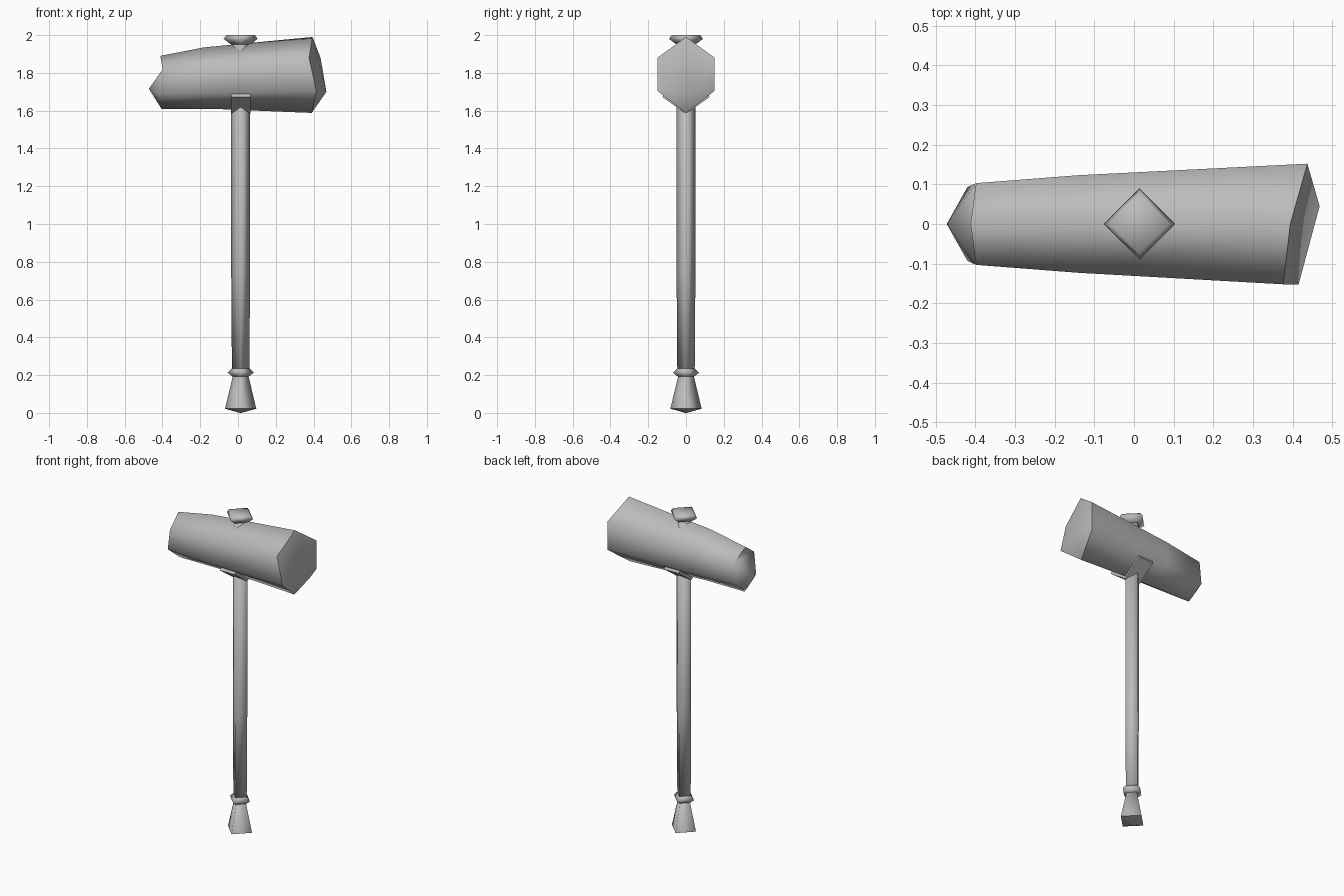
import bpy, bmesh, math

if "Cube" in bpy.data.objects:
    bpy.data.objects.remove(bpy.data.objects["Cube"], do_unlink=True)

GREY = (0.5, 0.5, 0.5, 1)
mat = bpy.data.materials.new("plain_grey")
mat.use_nodes = True
mat.diffuse_color = GREY
mat.node_tree.nodes["Principled BSDF"].inputs["Base Color"].default_value = GREY
AXIS_X = 0.014  # centre line of the handle


def finish(name, bm, smooth=True):
    bmesh.ops.recalc_face_normals(bm, faces=bm.faces)
    for f in bm.faces:
        f.smooth = smooth
    mesh = bpy.data.meshes.new(name)
    bm.to_mesh(mesh)
    bm.free()
    mesh.materials.append(mat)
    obj = bpy.data.objects.new(name, mesh)
    bpy.context.collection.objects.link(obj)
    return obj


def bridge(bm, a, b):
    n = len(a)
    for i in range(n):
        bm.faces.new((a[i], a[(i + 1) % n], b[(i + 1) % n], b[i]))


def sharpen(bm, ring):
    for i, v in enumerate(ring):
        e = bm.edges.get((v, ring[(i + 1) % len(ring)]))
        if e:
            e.smooth = False


def diamond_turned(name, profile, sharp=()):
    """Four-sided turned part from (radius, height) pairs, corners on the axes."""
    bm = bmesh.new()
    rings = []
    for r, z in profile:
        rings.append([bm.verts.new((AXIS_X + r * math.cos(k * math.pi / 2),
                                    r * math.sin(k * math.pi / 2), z)) for k in range(4)])
    for a, b in zip(rings, rings[1:]):
        bridge(bm, a, b)
    bm.faces.new(rings[0])
    bm.faces.new(rings[-1])
    for i in sharp:
        sharpen(bm, rings[i])
    return finish(name, bm)


# Handle, from pommel to the finial above the head
diamond_turned("pommel", [(0.004, 0), (0.083, 0.022), (0.04, 0.2)], sharp=(1,))
diamond_turned("collar", [(0.04, 0.19), (0.069, 0.213), (0.045, 0.237)], sharp=(0, 2))
diamond_turned("shaft", [(0.046, 0.2), (0.05, 0.75), (0.05, 1.96)])
diamond_turned("finial", [(0.05, 1.95), (0.09, 1.98), (0.075, 2.0)], sharp=(0,))

# Hammer head: hexagonal rings ordered top, back upper, back lower, bottom, front lower, front upper
bm = bmesh.new()


def hexagon(points):
    return [bm.verts.new(p) for p in points]


small = hexagon([(-0.412, 0, 1.89), (-0.398, 0.103, 1.82), (-0.42, 0.093, 1.69),
                 (-0.405, 0, 1.61), (-0.42, -0.093, 1.69), (-0.398, -0.103, 1.82)])
middle = hexagon([(-0.18, 0, 1.935), (-0.14, 0.123, 1.845), (-0.14, 0.123, 1.695),
                  (-0.14, 0, 1.61), (-0.14, -0.123, 1.695), (-0.14, -0.123, 1.845)])
large = hexagon([(0.394, 0, 1.99), (0.437, 0.152, 1.88), (0.437, 0.152, 1.705),
                 (0.39, 0, 1.588), (0.415, -0.152, 1.705), (0.376, -0.152, 1.88)])
bridge(bm, small, middle)
bridge(bm, middle, large)

# Striking face with a shallow raised point
peak = bm.verts.new((0.468, 0.045, 1.70))
for i in range(6):
    bm.faces.new((large[i], large[(i + 1) % 6], peak))
sharpen(bm, large)

# Blunt beak at the small end
beak = bm.verts.new((-0.472, 0, 1.716))
bm.faces.new((small[0], small[1], small[5]))
for i in range(1, 5):
    bm.faces.new((small[i], small[i + 1], beak))
bm.faces.new((small[5], small[1], beak))
for i in (0, 5):
    bm.edges.get((small[i], small[(i + 1) % 6])).smooth = False
finish("hammer_head", bm)

# V-shaped bracket cradling the underside of the head
bm = bmesh.new()
section = [(-0.125, 1.672), (0, 1.584), (0.125, 1.672), (0.115, 1.69), (0, 1.61), (-0.115, 1.69)]
sides = [[bm.verts.new((AXIS_X + dx, y, z)) for y, z in section] for dx in (-0.051, 0.051)]
bridge(bm, *sides)
for side in sides:
    bm.faces.new((side[0], side[1], side[4], side[5]))
    bm.faces.new((side[1], side[2], side[3], side[4]))
finish("head_bracket", bm, smooth=False)
